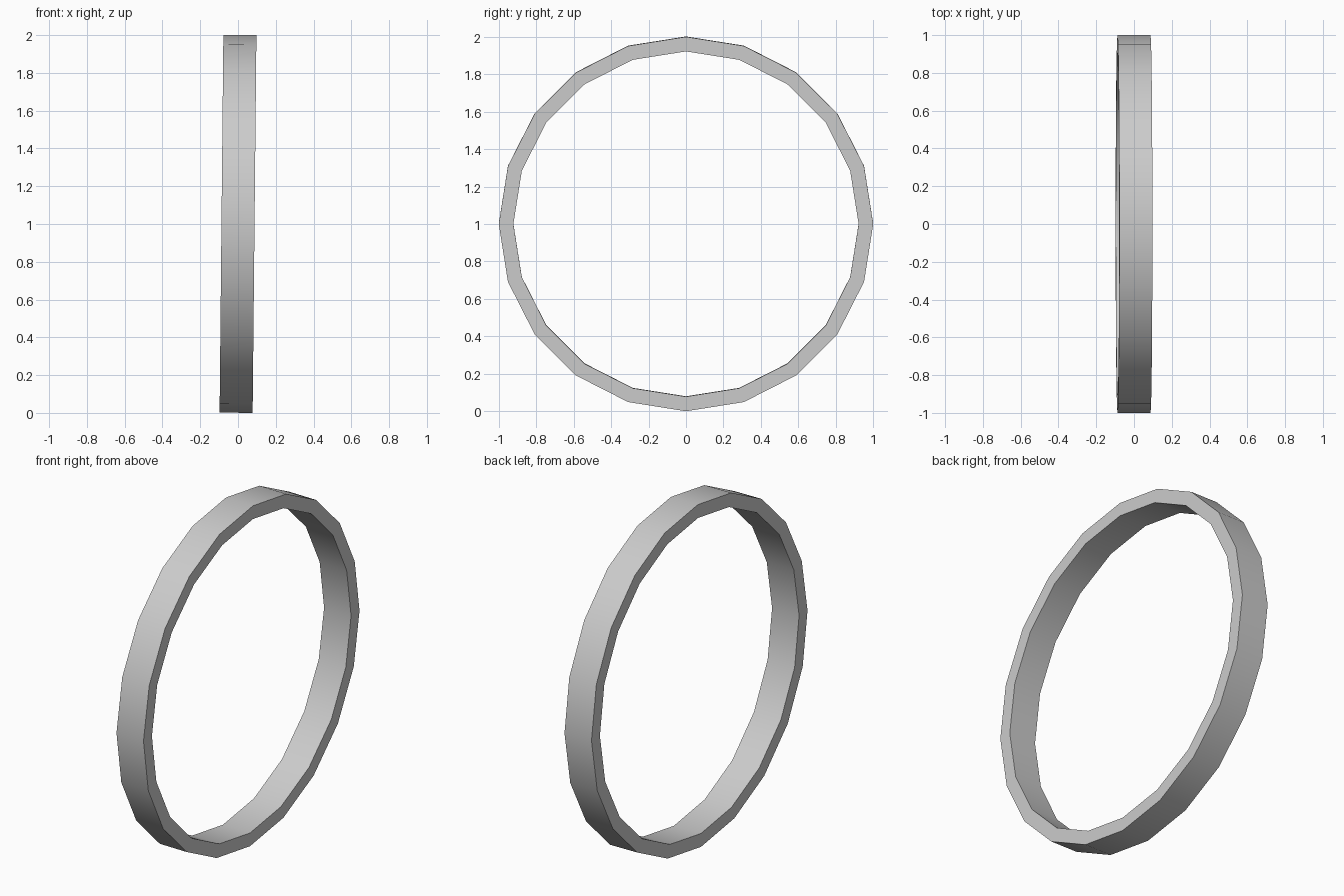
import bpy, bmesh
from math import sin, cos, tau, radians
from mathutils import Matrix

if "Cube" in bpy.data.objects:
    bpy.data.objects.remove(bpy.data.objects["Cube"])

SIDES, R_OUT, R_IN, HALF_W, TILT = 20, 1.0, 0.922, 0.0875, 0.01

# Rectangular cross-section swept around the x axis
profile = [(-HALF_W, R_OUT), (HALF_W, R_OUT), (HALF_W, R_IN), (-HALF_W, R_IN)]
bm = bmesh.new()
rings = []
for i in range(SIDES):
    a = tau * i / SIDES
    rings.append([bm.verts.new((x, r * sin(a), r * cos(a))) for x, r in profile])
for i in range(SIDES):
    p, q = rings[i], rings[(i + 1) % SIDES]
    for j in range(4):
        k = (j + 1) % 4
        bm.faces.new((p[j], p[k], q[k], q[j]))
bmesh.ops.recalc_face_normals(bm, faces=bm.faces)

# Slight lean towards +x, then stand on the ground
bm.transform(Matrix.Rotation(TILT, 4, 'Y'))
low = min(v.co.z for v in bm.verts)
bm.transform(Matrix.Translation((0, 0, -low)))

mesh = bpy.data.meshes.new("ring_band")
bm.to_mesh(mesh)
bm.free()
ring = bpy.data.objects.new("ring_band", mesh)
bpy.context.collection.objects.link(ring)

# Smooth around the band, sharp at the rims
bpy.context.view_layer.objects.active = ring
ring.select_set(True)
bpy.ops.object.shade_smooth_by_angle(angle=radians(30))
